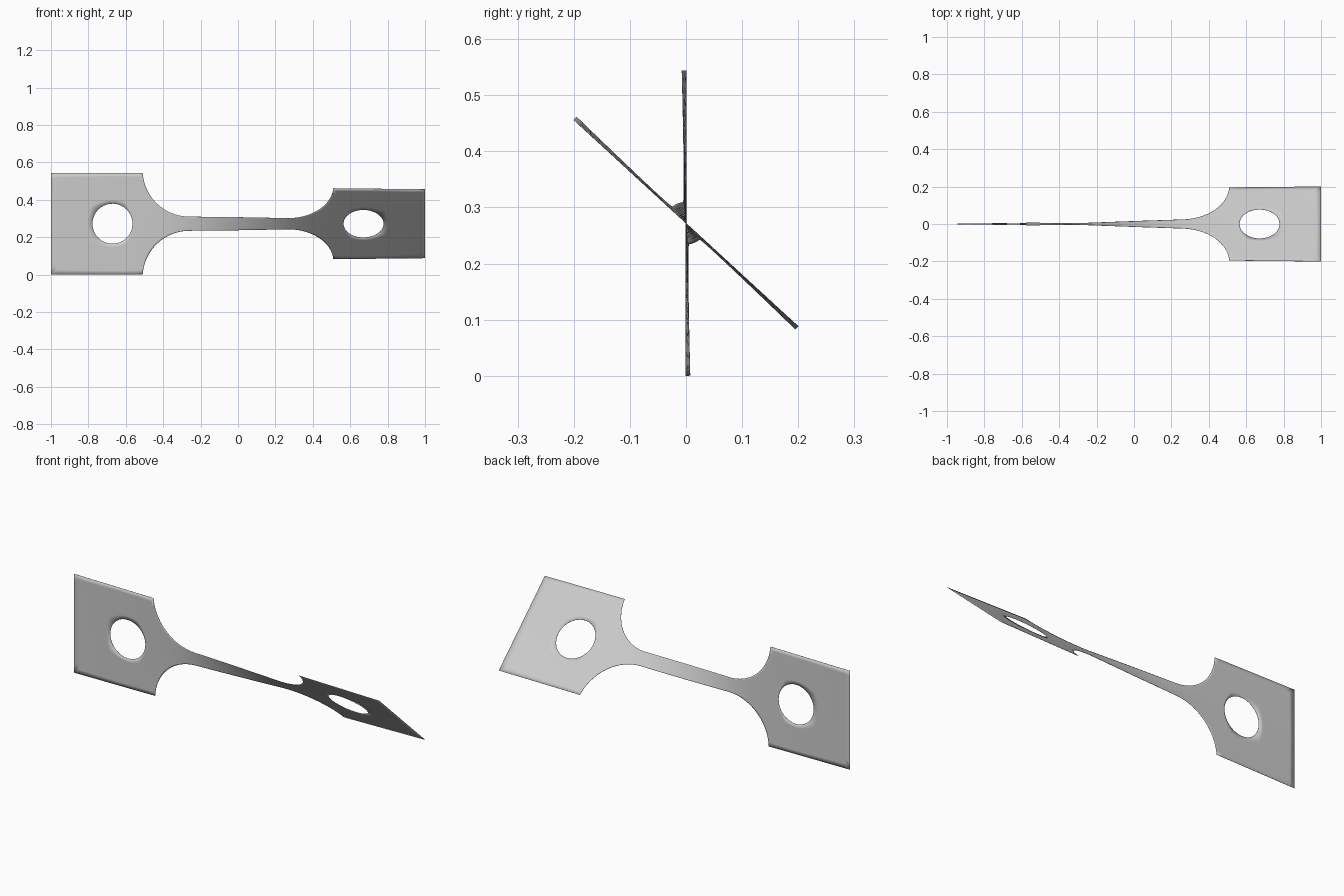
import bpy, bmesh, math

cube = bpy.data.objects.get("Cube")
if cube:
    bpy.data.objects.remove(cube)

PLATE, NECK = 0.272, 0.038           # half widths
FILLET, FILLET_X = 0.25, 0.26        # fillet radius and its centre along x
HOLE, HOLE_X = 0.107, 0.671
TWIST = math.radians(47.4)
ROWS, RINGS, STEPS = 16, 8, 2000

start = math.asin((NECK + FILLET - PLATE) / FILLET)
EDGE = FILLET_X + FILLET * math.cos(start)   # inner edge of each plate


def half_width(x):
    x = abs(x)
    if x >= EDGE:
        return PLATE
    if x <= FILLET_X:
        return NECK
    return NECK + FILLET - math.sqrt(FILLET ** 2 - (x - FILLET_X) ** 2)


# Twist accumulates mostly where the strip is narrow
total = [0.0]
for i in range(STEPS):
    x = -1 + 2 * (i + 0.5) / STEPS
    total.append(total[-1] + half_width(x) ** -1.5)


def angle(x):
    f = min(max((x + 1) / 2 * STEPS, 0), STEPS)
    i = min(int(f), STEPS - 1)
    return TWIST * (total[i] + (total[i + 1] - total[i]) * (f - i)) / total[-1]


bm = bmesh.new()


def add_grid(lines, closed=False):
    """Skin quads between successive lines of flat (x, v) points."""
    rows = [[bm.verts.new((x, 0, v)) for x, v in line] for line in lines]
    n = len(rows[0])
    for a, b in zip(rows, rows[1:]):
        for j in range(n if closed else n - 1):
            k = (j + 1) % n
            bm.faces.new((a[j], a[k], b[k], b[j]))


# End plates, each ringed around its round hole
for side in (-1, 1):
    corners = [(EDGE, -PLATE), (EDGE, PLATE), (1, PLATE), (1, -PLATE)]
    outer = []
    for c, d in zip(corners, corners[1:] + corners[:1]):
        for j in range(ROWS):
            t = j / ROWS
            outer.append((c[0] + (d[0] - c[0]) * t, c[1] + (d[1] - c[1]) * t))
    rings = []
    for r in range(RINGS + 1):
        t = r / RINGS
        ring = []
        for x, v in outer:
            a = math.atan2(v, x - HOLE_X)
            hx, hv = HOLE_X + HOLE * math.cos(a), HOLE * math.sin(a)
            ring.append((side * (hx + (x - hx) * t), hv + (v - hv) * t))
        rings.append(ring)
    add_grid(rings, closed=True)

# Neck with a concave fillet at both ends
arc = []
for i in range(25):
    t = start + (math.pi / 2 - start) * i / 24
    arc.append((FILLET_X + FILLET * math.cos(t), NECK + FILLET - FILLET * math.sin(t)))
stations = [(-x, h) for x, h in arc]
stations += [(-FILLET_X + 2 * FILLET_X * i / 40, NECK) for i in range(1, 40)]
stations += arc[::-1]
add_grid([[(x, h * (2 * j / ROWS - 1)) for j in range(ROWS + 1)] for x, h in stations])

bmesh.ops.remove_doubles(bm, verts=bm.verts, dist=0.0001)
bmesh.ops.recalc_face_normals(bm, faces=bm.faces)

# Twist the flat strip about its long axis
for vert in bm.verts:
    a, v = angle(vert.co.x), vert.co.z
    vert.co.y = -v * math.sin(a)
    vert.co.z = PLATE + v * math.cos(a)

mesh = bpy.data.meshes.new("twisted_strip")
bm.to_mesh(mesh)
bm.free()
strip = bpy.data.objects.new("twisted_strip", mesh)
bpy.context.collection.objects.link(strip)

grey = bpy.data.materials.new("light_grey")
grey.use_nodes = True
colour = (0.6, 0.6, 0.6, 1)
grey.diffuse_color = colour
grey.node_tree.nodes["Principled BSDF"].inputs["Base Color"].default_value = colour
mesh.materials.append(grey)

# Very thin sheet
sheet = strip.modifiers.new("thickness", 'SOLIDIFY')
sheet.thickness = 0.001
sheet.offset = 0

bpy.context.view_layer.objects.active = strip
strip.select_set(True)
bpy.ops.object.shade_smooth_by_angle(angle=math.radians(30))
